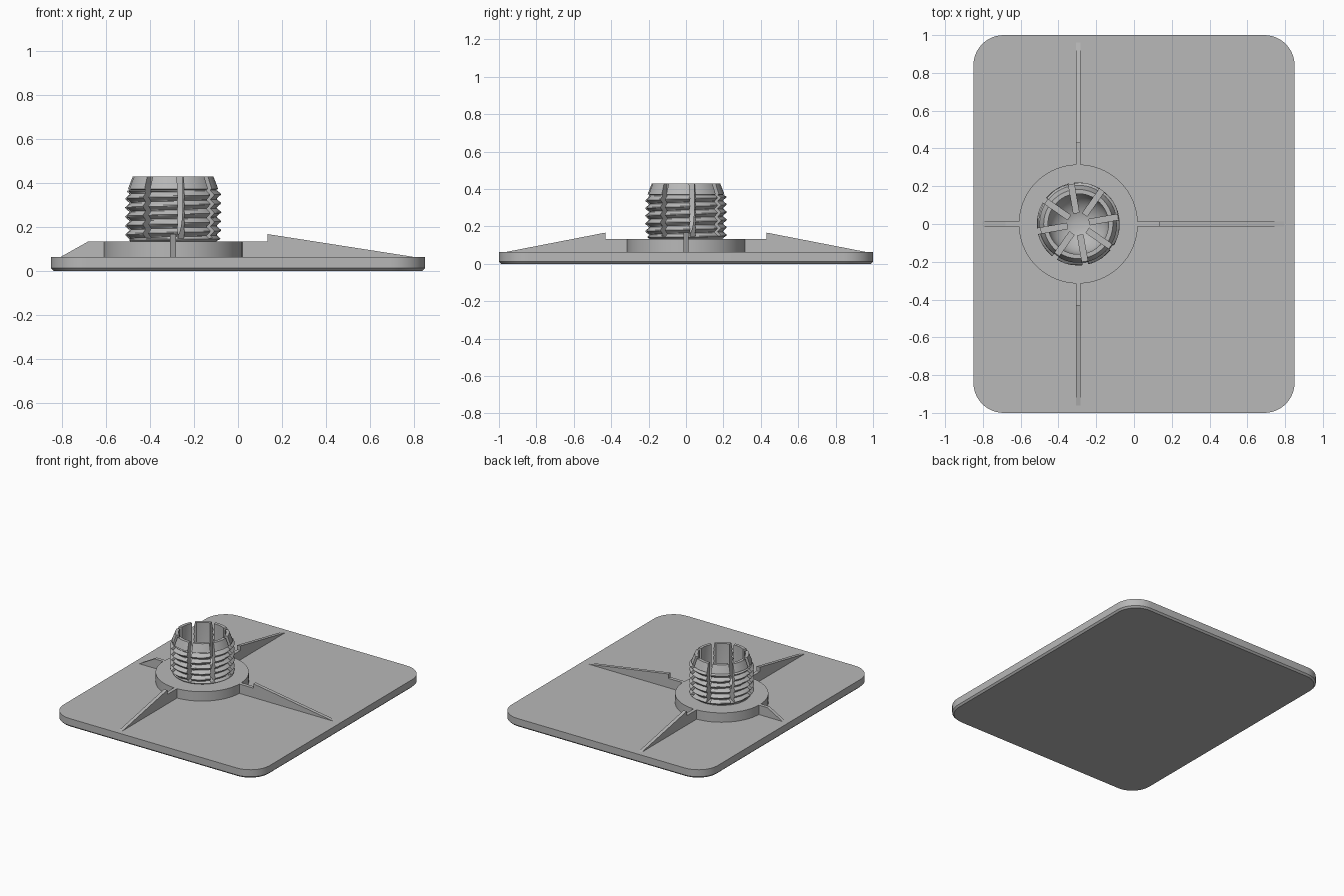
import bpy, bmesh, math
from mathutils import Matrix, Vector

if "Cube" in bpy.data.objects:
    bpy.data.objects.remove(bpy.data.objects["Cube"])

grey = bpy.data.materials.new("plain grey")
grey.use_nodes = True
grey.diffuse_color = (0.48, 0.48, 0.48, 1)
grey.node_tree.nodes["Principled BSDF"].inputs["Base Color"].default_value = (0.48, 0.48, 0.48, 1)

PLATE_TOP, COLLAR_TOP, STUD_TOP = 0.064, 0.134, 0.43
CENTRE = Vector((-0.295, 0, 0))


def finish(name, bm, smooth=True):
    bmesh.ops.recalc_face_normals(bm, faces=bm.faces)
    mesh = bpy.data.meshes.new(name)
    bm.to_mesh(mesh)
    bm.free()
    mesh.materials.append(grey)
    obj = bpy.data.objects.new(name, mesh)
    bpy.context.collection.objects.link(obj)
    if smooth:
        shade(obj)
    return obj


def shade(obj):
    bpy.ops.object.select_all(action="DESELECT")
    obj.select_set(True)
    bpy.context.view_layer.objects.active = obj
    bpy.ops.object.shade_smooth_by_angle(angle=math.radians(30))


def prism(bm, points, offset):
    """Extrude a flat outline along an offset."""
    face = bm.faces.new([bm.verts.new(p) for p in points])
    new = bmesh.ops.extrude_face_region(bm, geom=[face])["geom"]
    verts = [v for v in new if isinstance(v, bmesh.types.BMVert)]
    bmesh.ops.translate(bm, vec=offset, verts=verts)


# Rounded plate with a small chamfer along its underside
def rounded_outline(half_x, half_y, radius, z, steps=12):
    points = []
    for corner, (sx, sy) in enumerate([(1, 1), (-1, 1), (-1, -1), (1, -1)]):
        for i in range(steps + 1):
            a = (corner + i / steps) * math.pi / 2
            points.append((sx * (half_x - radius) + radius * math.cos(a),
                           sy * (half_y - radius) + radius * math.sin(a), z))
    return points


bm = bmesh.new()
inset = 0.012
loops = [[bm.verts.new(p) for p in rounded_outline(0.85 - d, 1 - d, 0.16 - d, z)]
         for d, z in ((inset, 0), (0, inset), (0, PLATE_TOP))]
for low, high in zip(loops, loops[1:]):
    for i in range(len(low)):
        j = (i + 1) % len(low)
        bm.faces.new((low[i], low[j], high[j], high[i]))
bm.faces.new(loops[0])
bm.faces.new(loops[-1])
finish("base_plate", bm)

# Round collar under the stud
bm = bmesh.new()
height = COLLAR_TOP - PLATE_TOP + 0.01
bmesh.ops.create_cone(bm, cap_ends=True, segments=96, radius1=0.315, radius2=0.315, depth=height,
                      matrix=Matrix.Translation(CENTRE + Vector((0, 0, COLLAR_TOP - height / 2))))
finish("collar", bm)


# Four bracing ribs: profile as (distance from centre, height)
def rib(name, profile, angle):
    bm = bmesh.new()
    foot = PLATE_TOP - 0.01
    outline = [(0.29, foot), (0.29, COLLAR_TOP)] + profile + [(profile[-1][0], foot)]
    prism(bm, [(r, -0.013, z) for r, z in outline], (0, 0.026, 0))
    bm.transform(Matrix.Translation(CENTRE) @ Matrix.Rotation(math.radians(angle), 4, "Z"))
    finish(name, bm, smooth=False)


def stepped(step, end):
    return [(step, COLLAR_TOP), (step, 0.167), (end, PLATE_TOP)]


rib("long_rib", stepped(0.43, 1.09), 0)
rib("back_rib", stepped(0.43, 0.96), 90)
rib("front_rib", stepped(0.43, 0.96), -90)
rib("short_rib", [(0.385, COLLAR_TOP), (0.51, PLATE_TOP)], 180)

# Hollow stud: helical thread outside, bowl inside
SEGMENTS, PITCH = 96, 0.041
THREAD_TOP = 0.368


def thread_radius(angle, z):
    phase = (z / PITCH - angle / math.tau) % 1
    ridge = 1 - abs(2 * phase - 1)
    fade = min(1, (z - COLLAR_TOP) / 0.012, (THREAD_TOP - z) / 0.006)
    return 0.196 + 0.024 * max(0, ridge * fade)


rings = [(None, COLLAR_TOP - 0.01)]
rows = 44
rings += [(None, COLLAR_TOP + (THREAD_TOP - COLLAR_TOP) * k / rows) for k in range(rows + 1)]
rings += [(0.205, THREAD_TOP + 0.004), (0.183, STUD_TOP), (0.16, STUD_TOP), (0.16, 0.29)]
for k in range(1, 9):
    a = k / 9 * math.pi / 2
    rings.append((0.16 * math.cos(a), 0.29 - 0.135 * math.sin(a)))

bm = bmesh.new()
loops = []
for radius, z in rings:
    loop = []
    for i in range(SEGMENTS):
        a = math.tau * i / SEGMENTS
        r = thread_radius(a, z) if radius is None else radius
        loop.append(bm.verts.new((r * math.cos(a), r * math.sin(a), z)))
    loops.append(loop)
for low, high in zip(loops, loops[1:]):
    for i in range(SEGMENTS):
        j = (i + 1) % SEGMENTS
        bm.faces.new((low[i], low[j], high[j], high[i]))
bm.faces.new(loops[0])
bm.faces.new(loops[-1])
bm.transform(Matrix.Translation(CENTRE))
stud = finish("threaded_stud", bm, smooth=False)

# Eight slots dividing the stud into fingers
bm = bmesh.new()
for k in range(8):
    box = Matrix.LocRotScale(Vector((0.16, 0, 0.35)), None, Vector((0.2, 0.03, 0.4)))
    turn = Matrix.Rotation(math.radians(10 + 45 * k), 4, "Z")
    bmesh.ops.create_cube(bm, size=1, matrix=Matrix.Translation(CENTRE) @ turn @ box)
cutter = finish("slot_cutter", bm, smooth=False)
cutter.hide_render = True
cut = stud.modifiers.new("slots", "BOOLEAN")
cut.operation, cut.solver, cut.object = "DIFFERENCE", "EXACT", cutter
bpy.context.view_layer.update()
stud.data = bpy.data.meshes.new_from_object(stud.evaluated_get(bpy.context.evaluated_depsgraph_get()))
stud.modifiers.clear()
bpy.data.objects.remove(cutter)
shade(stud)
